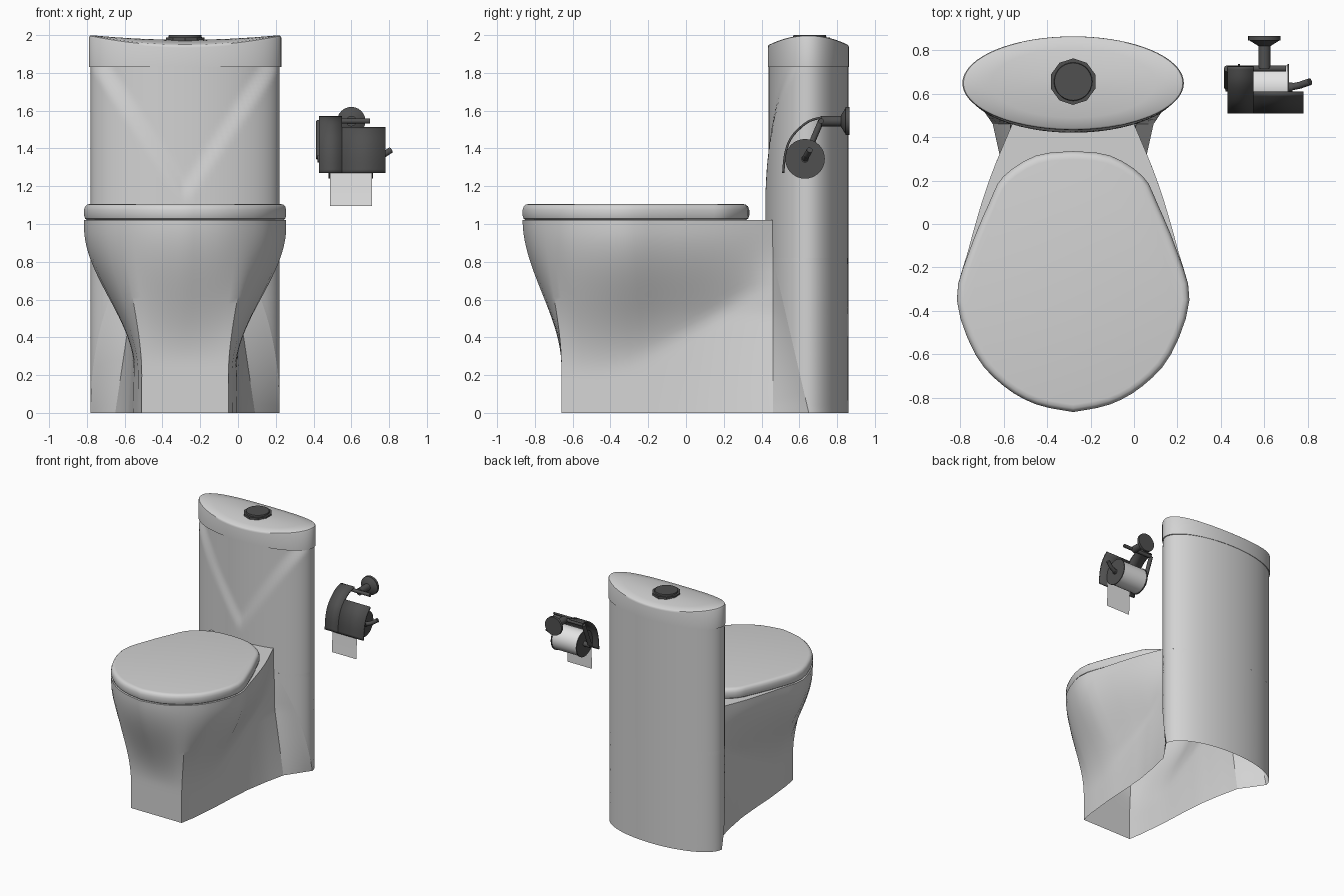
import bpy, bmesh, math
from mathutils import Vector

if "Cube" in bpy.data.objects:
    bpy.data.objects.remove(bpy.data.objects["Cube"])

CX = -0.28                       # centre line of the toilet
TY, HW, DF, DB = 0.645, 0.5, 0.225, 0.215   # tank ellipse
RIM = 1.02


def material(name, value):
    m = bpy.data.materials.new(name)
    m.use_nodes = True
    col = (value, value, value, 1)
    m.diffuse_color = col
    m.node_tree.nodes["Principled BSDF"].inputs["Base Color"].default_value = col
    return m


porcelain = material("porcelain", 0.65)
paper = material("paper", 0.78)
metal = material("dark_metal", 0.08)


def finish(name, bm, mat, angle=35):
    bmesh.ops.recalc_face_normals(bm, faces=bm.faces)
    me = bpy.data.meshes.new(name)
    bm.to_mesh(me)
    bm.free()
    me.materials.append(mat)
    ob = bpy.data.objects.new(name, me)
    bpy.context.collection.objects.link(ob)
    bpy.ops.object.select_all(action='DESELECT')
    ob.select_set(True)
    bpy.context.view_layer.objects.active = ob
    bpy.ops.object.shade_smooth_by_angle(angle=math.radians(angle))
    return ob


def skin(bm, rows, closed=False, cap=False, base=False):
    """Bridge rows of points with quads."""
    vs = [[bm.verts.new(p) for p in r] for r in rows]
    n = len(rows[0])
    for a, b in zip(vs, vs[1:]):
        for i in range(n if closed else n - 1):
            j = (i + 1) % n
            bm.faces.new((a[i], a[j], b[j], b[i]))
    if cap:
        bm.faces.new(vs[-1])
    if base:
        bm.faces.new(vs[0][::-1])


def loft(name, rows, mat, **kw):
    bm = bmesh.new()
    skin(bm, rows, **kw)
    return finish(name, bm, mat)


def rod(name, p, q, r1, r2, mat, sides=20):
    p, q = Vector(p), Vector(q)
    bm = bmesh.new()
    bmesh.ops.create_cone(bm, cap_ends=True, segments=sides,
                          radius1=r1, radius2=r2, depth=(q - p).length)
    turn = (q - p).to_track_quat('Z', 'Y').to_matrix()
    for v in bm.verts:
        v.co = turn @ v.co + (p + q) / 2
    return finish(name, bm, mat)


def smooth(lo, hi, v):
    t = min(1, max(0, (v - lo) / (hi - lo)))
    return t * t * (3 - 2 * t)


def spline(pts, n=3, curved=True):
    """Sample a path through the points, n steps per span."""
    pts = [Vector(p) for p in pts]
    out = []
    for i in range(len(pts) - 1):
        a, b = pts[i], pts[i + 1]
        z, c = pts[max(i - 1, 0)], pts[min(i + 2, len(pts) - 1)]
        for k in range(n):
            t = k / n
            if curved:
                m0, m1 = (b - z) / 2, (c - a) / 2
                out.append(a * (2*t**3 - 3*t*t + 1) + m0 * (t**3 - 2*t*t + t)
                           + b * (3*t*t - 2*t**3) + m1 * (t**3 - t*t))
            else:
                out.append(a.lerp(b, t))
    return out + [pts[-1]]


# Bowl: egg-shaped rim blending into a narrow, square-fronted foot
rim = spline([(0, -.865), (.17, -.83), (.32, -.745), (.45, -.6), (.535, -.35),
              (.485, -.13), (.42, .1), (.36, .27), (.28, .46)])
foot = spline([(0, -.66), (.11, -.66), (.23, -.66), (.25, -.55), (.275, -.3),
               (.285, -.1), (.3, .1), (.33, .28), (.37, .46)], curved=False)


def bowl_half(z):
    row = []
    for i, (r, f) in enumerate(zip(rim, foot)):
        s = i / (len(rim) - 1)
        back = max(0, (s - .45) / .55)
        lo = .2 + .52 * back
        t = min(1, max(0, (z - lo) / (.98 - lo)))
        w = (1 - back) * smooth(0, 1, t) + back * t * (2 - t)
        wy = smooth(.25, RIM, z)
        x = f.x - .15 * min(z, .53) * s**3
        row.append((x + (r.x - x) * w, f.y + (r.y - f.y) * wy))
    return row


rows = []
for k in range(31):
    z = RIM * k / 30
    half = bowl_half(z)
    rows.append([(CX - x, y, z) for x, y in half[:0:-1]] +
                [(CX + x, y, z) for x, y in half])
loft("bowl", rows, porcelain, cap=True)

# Seat lid: rounded egg-shaped slab
egg = spline([(0, -.865), (.17, -.83), (.32, -.745), (.45, -.6), (.535, -.35),
              (.48, -.13), (.385, .1), (.32, .22), (.17, .315), (0, .335)])
ring = [(x, y) for x, y in egg] + [(-x, y) for x, y in egg[-2:0:-1]]
rows = [[(CX + x * s, -.3 + (y + .3) * s, z) for x, y in ring]
        for s, z in ((.97, RIM), (.99, 1.028), (1, 1.045), (1, 1.075),
                     (.99, 1.093), (.97, 1.103), (.94, 1.106))]
loft("seat_lid", rows, porcelain, closed=True, cap=True, base=True)


# Tank: oval column with a shallow V-shaped front panel, open below
def oval(a, scale=1):
    c = math.cos(a)
    return HW * scale * math.sin(a), TY + (DB if c > 0 else DF) * scale * c


def panel_point(a, z):
    x, y = oval(a)
    if y < TY:
        edge = (z - 1.1) / .72 * .5
        x, y = oval(a, 1 - .08 * smooth(0, .09, edge - abs(x))
                    * smooth(0, .1, TY - y))
    return CX + x, y, z


CREASE = 0.82


def crease_angle(z):
    y = .46 + .19 * (1 - z / CREASE)
    return math.acos((y - TY) / (DF if y < TY else DB))


bm = bmesh.new()
skin(bm, [[panel_point(math.tau * i / 112, CREASE + (1.835 - CREASE) * k / 48)
           for i in range(112)] for k in range(49)], closed=True)
low = [CREASE * k / 20 for k in range(21)]
rows = []
for z in low:
    A = crease_angle(z)
    rows.append([panel_point(A * (i / 32 - 1), z) for i in range(65)])
skin(bm, rows)
finish("tank", bm, porcelain)

# Webs joining the foot to the tank
for side, label in ((1, "left"), (-1, "right")):
    rows = []
    for z in low:
        w, y = bowl_half(z)[-1]
        ex, ey = oval(crease_angle(z))
        rows.append([(CX + side * (w + (ex - w) * t / 5), y + (ey - y) * t / 5, z)
                     for t in range(6)])
    loft(label + "_web", rows, porcelain)

# Tank lid: oval cap with a saddle-shaped top
rows = []
for s, drop in ((.96, None), (1.015, None), (1.015, .014), (1.005, .004),
                (.98, 0), (.75, 0), (.5, 0), (.25, 0), (.04, 0)):
    row = []
    for i in range(72):
        a = math.tau * i / 72
        u, v = s * math.sin(a), s * math.cos(a)
        z = 1.832 if drop is None else 1.975 + .025 * u * u - .027 * v * v - drop
        row.append((CX + .502 * u, .648 + .212 * v, z))
    rows.append(row)
loft("tank_lid", rows, porcelain, closed=True, cap=True, base=True)

# Flush button
rod("button_ring", (CX, .655, 1.95), (CX, .655, 1.988), .107, .107, metal, 10)
rod("flush_button", (CX, .655, 1.96), (CX, .655, 2), .094, .086, metal, 28)

# Paper holder: wall plate, arms and spindle
HX, BY, BZ = 0.6, 0.715, 1.545
RY, RZ = 0.63, 1.345
rod("wall_plate", (HX, .845, BZ), (HX, .865, BZ), .075, .075, metal, 24)
rod("wall_plate_neck", (HX, .82, BZ), (HX, .845, BZ), .03, .07, metal, 24)
rod("wall_arm", (HX, BY, BZ), (HX, .83, BZ), .028, .028, metal)
rod("cross_bar", (.43, BY, BZ), (.7, BY, BZ), .014, .014, metal)
rod("side_arm", (.43, BY, BZ), (.43, RY, RZ), .016, .016, metal)
rod("spindle", (.42, RY, RZ), (.73, RY, RZ), .02, .02, metal)
rod("lever", (.72, RY, RZ), (.77, .64, 1.365), .016, .016, metal)
rod("lever_tip", (.765, .639, 1.363), (.81, .655, 1.392), .016, .016, metal)

# Paper roll with dark end discs and a hanging sheet
rod("paper_roll", (.485, RY, RZ), (.708, RY, RZ), .1, .1, paper, 32)
for x in (.479, .706):
    rod("end_disc", (x, RY, RZ), (x + .008, RY, RZ), .105, .105, metal, 32)
loft("paper_sheet", [[(.487, y, z), (.709, y, z)]
                     for y, z in ((.53, RZ), (.528, 1.22), (.522, 1.095))], paper)

# Curved cover: wide front and a strip running back to the bar
arc = spline([(.515, 1.27), (.525, 1.37), (.553, 1.45), (.605, 1.51),
              (.66, 1.548), (.725, 1.565)], 4)
for name, x0, x1, path in (("cover_front", .55, .78, arc[:13]),
                           ("cover_strip", .43, .55, arc)):
    ob = loft(name, [[(x0, y, z), (x1, y, z)] for y, z in path], metal)
    mod = ob.modifiers.new("thickness", 'SOLIDIFY')
    mod.thickness = .012
    mod.offset = 0
